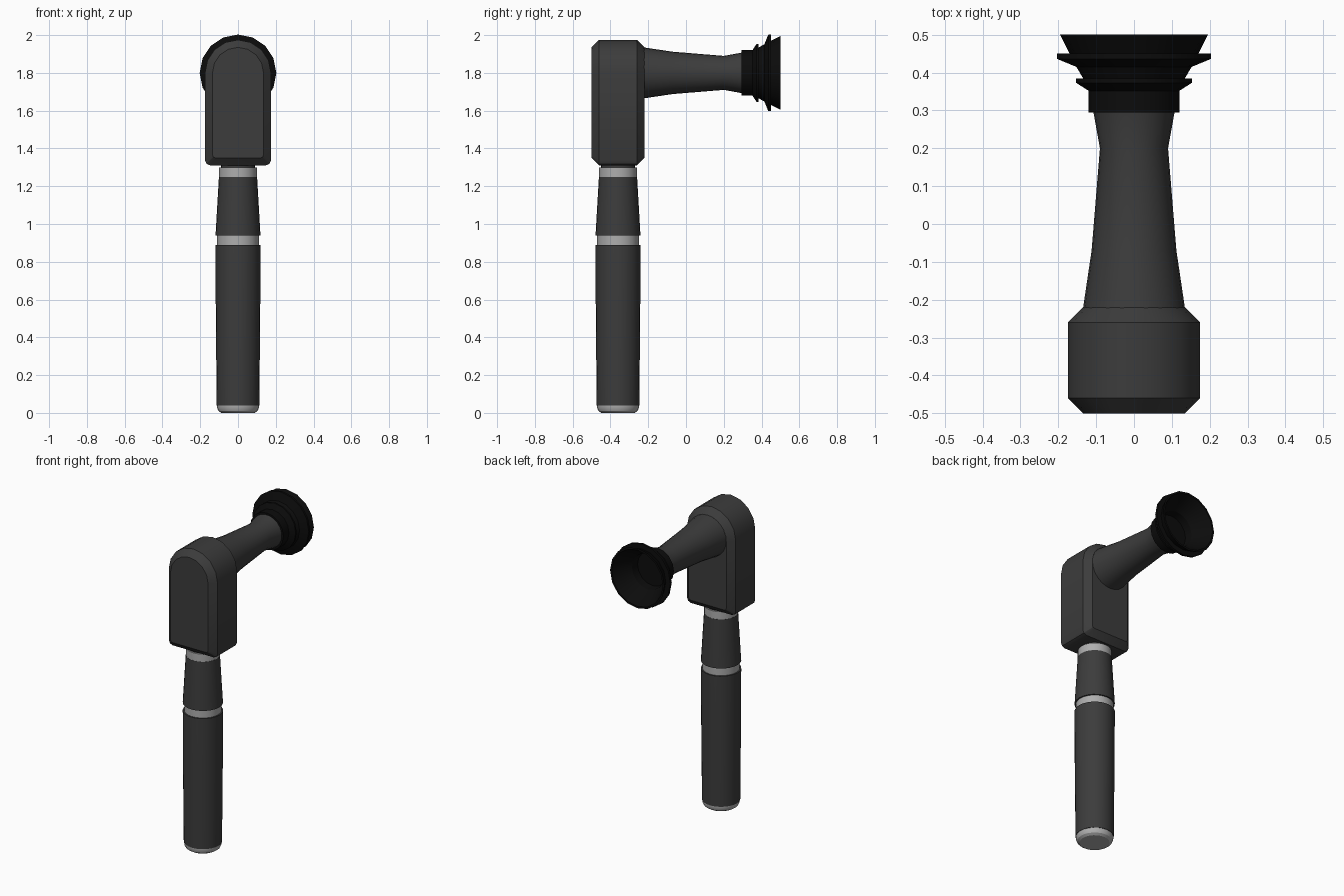
import bpy, bmesh, math

cube = bpy.data.objects.get("Cube")
if cube:
    bpy.data.objects.remove(cube, do_unlink=True)

HANDLE_Y = -0.36
TUBE_Z = 1.8


def material(name, value):
    mat = bpy.data.materials.new(name)
    mat.use_nodes = True
    colour = (value, value, value, 1)
    mat.diffuse_color = colour
    mat.node_tree.nodes["Principled BSDF"].inputs["Base Color"].default_value = colour
    return mat


charcoal = material("charcoal", 0.045)
silver = material("silver", 0.42)
black = material("black rubber", 0.0035)


def loft(name, rings, mat):
    """Skin a stack of equal-length closed rings and cap both ends."""
    bm = bmesh.new()
    loops = [[bm.verts.new(p) for p in ring] for ring in rings]
    n = len(loops[0])
    for a, b in zip(loops, loops[1:]):
        for i in range(n):
            j = (i + 1) % n
            bm.faces.new((a[i], a[j], b[j], b[i]))
    bm.faces.new(loops[0])
    bm.faces.new(loops[-1])
    bmesh.ops.recalc_face_normals(bm, faces=bm.faces)
    mesh = bpy.data.meshes.new(name)
    bm.to_mesh(mesh)
    bm.free()
    mesh.materials.append(mat)
    obj = bpy.data.objects.new(name, mesh)
    bpy.context.collection.objects.link(obj)
    bpy.ops.object.select_all(action="DESELECT")
    obj.select_set(True)
    bpy.context.view_layer.objects.active = obj
    bpy.ops.object.shade_smooth_by_angle(angle=math.radians(25))
    return obj


def circle(r, n):
    return [(r * math.cos(math.tau * i / n), r * math.sin(math.tau * i / n)) for i in range(n)]


def upright(name, profile, mat, n=24):
    return loft(name, [[(x, HANDLE_Y + y, h) for x, y in circle(r, n)] for r, h in profile], mat)


def level(name, profile, mat, n):
    return loft(name, [[(x, h, TUBE_Z + z) for x, z in circle(r, n)] for r, h in profile], mat)


# Handle, from the base cap up to the neck
upright("base_cap", [(0.088, 0), (0.103, 0.01), (0.11, 0.025), (0.11, 0.04)], silver)
upright("handle_grip", [(0.113, 0.04), (0.118, 0.6), (0.119, 0.89)], charcoal)
upright("middle_ring", [(0.11, 0.885), (0.11, 0.945)], silver)
upright("upper_grip", [(0.119, 0.94), (0.101, 1.25)], charcoal)
upright("neck_ring", [(0.1, 1.245), (0.1, 1.3)], silver)
upright("neck_core", [(0.09, 1.295), (0.09, 1.33)], charcoal)


# Arched head with chamfered front and back
def arch(y, inset):
    r = 0.175 - inset
    bottom = 1.31 + inset
    corner = 0.028 - inset / 3
    pts = [(r * math.cos(math.pi * i / 8), TUBE_Z + r * math.sin(math.pi * i / 8)) for i in range(9)]
    pts += [(-r, bottom + corner), (-r + corner * 0.3, bottom + corner * 0.3), (-r + corner, bottom)]
    pts += [(r - corner, bottom), (r - corner * 0.3, bottom + corner * 0.3), (r, bottom + corner)]
    return [(x, y, z) for x, z in pts]


loft("head", [arch(-0.5, 0.04), arch(-0.46, 0), arch(-0.26, 0), arch(-0.22, 0.04)], charcoal)

# Eyepiece tube
level("viewing_tube", [(0.135, -0.225), (0.112, -0.07), (0.09, 0.2), (0.108, 0.3)], charcoal, 24)

# Ribbed, hollow rubber eyecup
level("eyecup", [
    (0.12, 0.295), (0.12, 0.352), (0.153, 0.373), (0.153, 0.384), (0.134, 0.384),
    (0.152, 0.415), (0.203, 0.436), (0.203, 0.45), (0.17, 0.45), (0.195, 0.5),
    (0.183, 0.5), (0.145, 0.43), (0.115, 0.39), (0.11, 0.34),
], black, 16)
